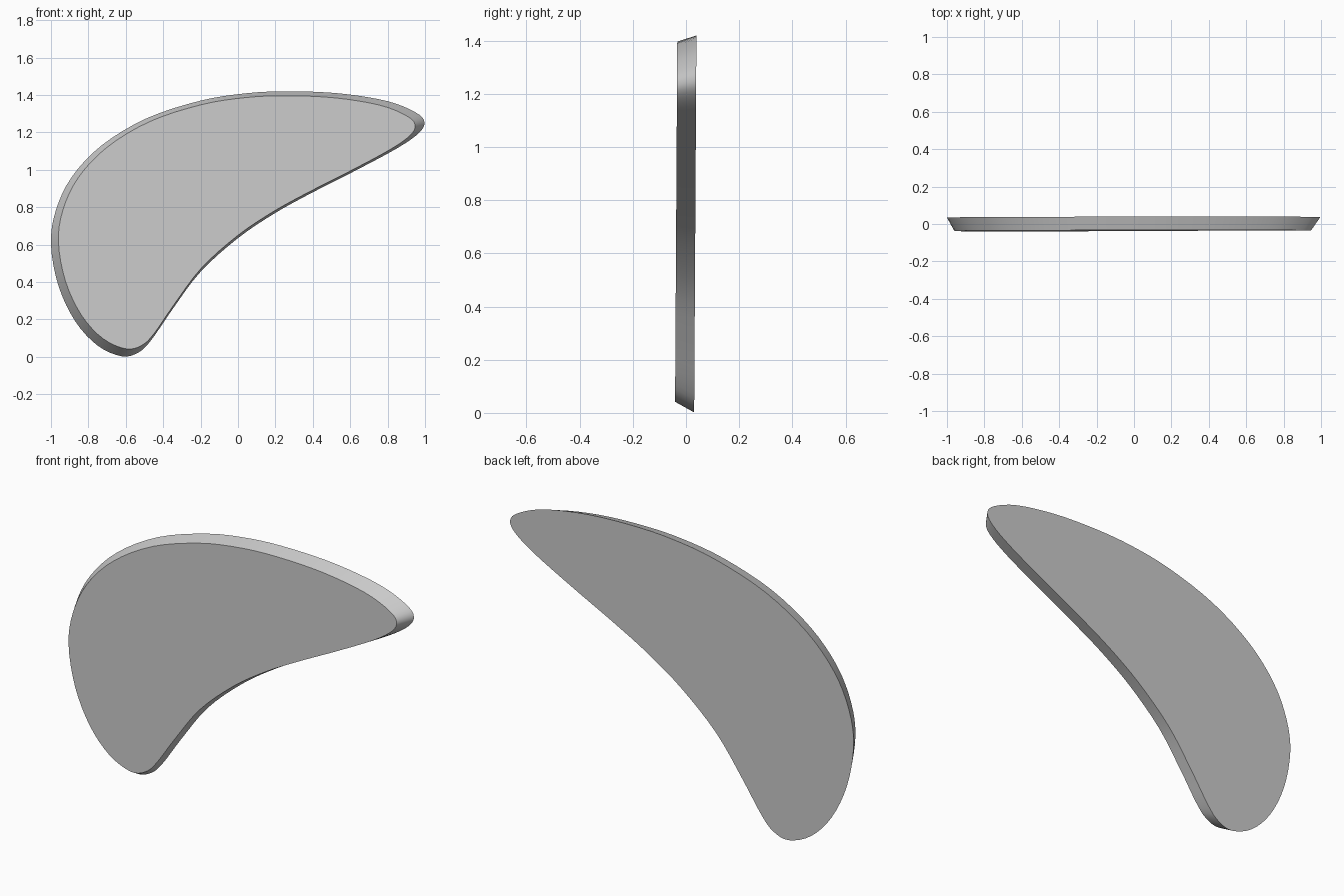
import bpy, bmesh
from mathutils import Vector

if "Cube" in bpy.data.objects:
    bpy.data.objects.remove(bpy.data.objects["Cube"])

# Control points of the large rear outline (x, z), clockwise from the lower tip
OUTLINE = [(-0.62, 0.003), (-0.75, 0.06), (-0.87, 0.19), (-0.96, 0.38), (-1.0, 0.60),
           (-0.975, 0.78), (-0.89, 0.96), (-0.73, 1.13), (-0.49, 1.275), (-0.2, 1.37),
           (0.05, 1.41), (0.28, 1.42), (0.55, 1.408), (0.8, 1.367), (0.95, 1.307),
           (0.997, 1.255), (0.965, 1.195), (0.85, 1.115), (0.63, 0.997), (0.4, 0.88),
           (0.2, 0.77), (0.0, 0.635), (-0.2, 0.455), (-0.35, 0.255), (-0.46, 0.095),
           (-0.53, 0.025)]
PIVOT = Vector((-0.11, 0.89))   # the front outline shrinks towards this point
STEPS = 4


def smooth_loop(points):
    """Closed Catmull-Rom curve through the points."""
    p = [Vector(q) for q in points]
    n = len(p)
    out = []
    for i in range(n):
        a, b, c, d = p[i - 1], p[i], p[(i + 1) % n], p[(i + 2) % n]
        for s in range(STEPS):
            t = s / STEPS
            out.append(0.5 * (2 * b + (c - a) * t + (2 * a - 5 * b + 4 * c - d) * t ** 2
                              + (3 * b - a - 3 * c + d) * t ** 3))
    return out


bm = bmesh.new()


def ring(points, y, scale):
    """Outline at depth y, leaning back very slightly with height."""
    pts = [PIVOT + (q - PIVOT) * scale for q in points]
    return [bm.verts.new((q.x, y + 0.006 * (q.y - 0.71), q.y)) for q in pts]


# Bevelled plate: smaller front face, larger back face, sloping rim
loop = smooth_loop(OUTLINE)
front = ring(loop, -0.037, 0.955)
back = ring(loop, 0.035, 1.0)
bm.faces.new(front)
bm.faces.new(back[::-1])
for i in range(len(loop)):
    j = (i + 1) % len(loop)
    bm.faces.new((front[i], back[i], back[j], front[j]))
bmesh.ops.recalc_face_normals(bm, faces=bm.faces)

mesh = bpy.data.meshes.new("curved_plate")
bm.to_mesh(mesh)
bm.free()
plate = bpy.data.objects.new("curved_plate", mesh)
bpy.context.collection.objects.link(plate)
bpy.context.view_layer.objects.active = plate
plate.select_set(True)
bpy.ops.object.shade_smooth_by_angle(angle=0.5)
